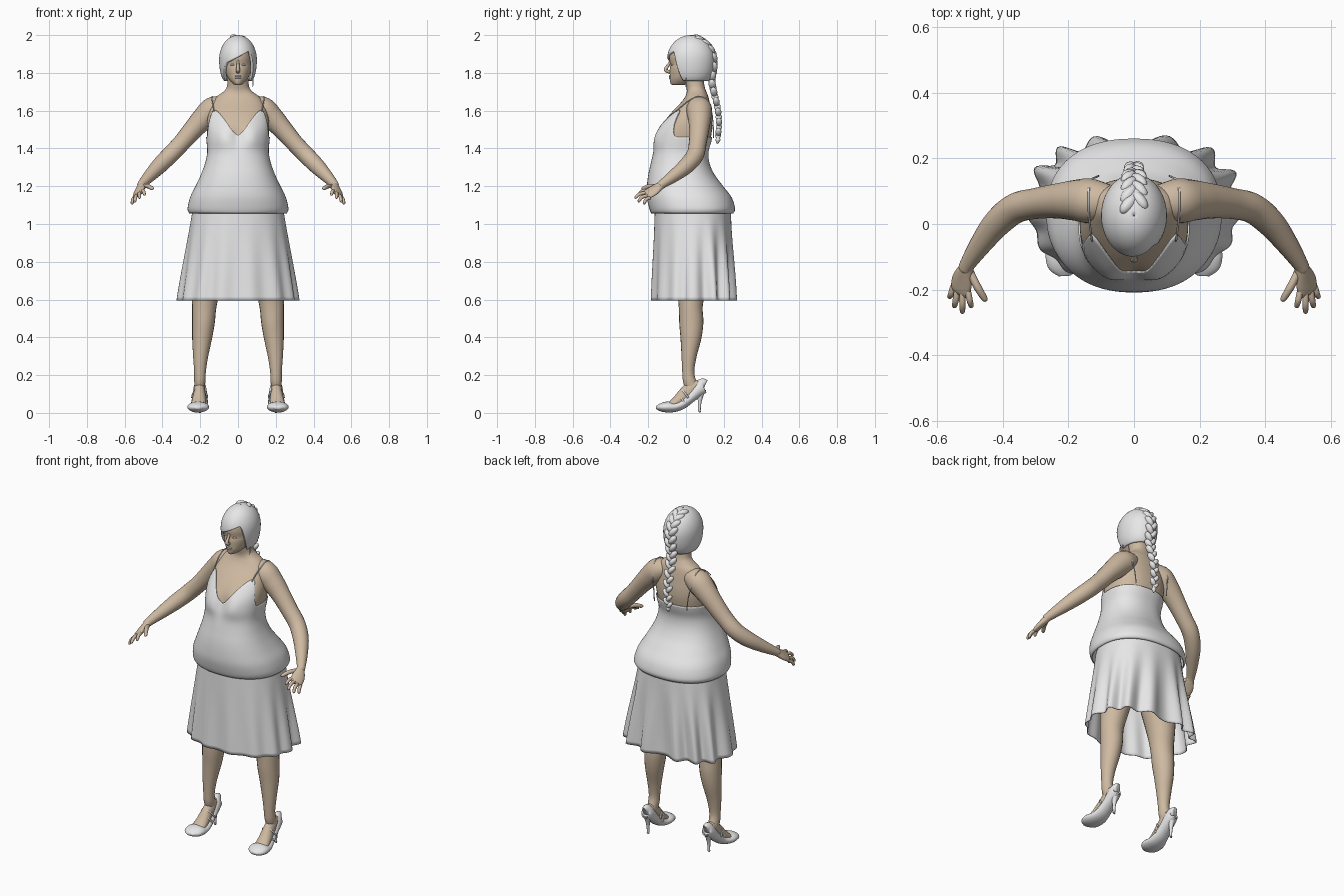
import bpy, bmesh, math
from mathutils import Vector, Matrix, Euler

cube = bpy.data.objects.get("Cube")
if cube:
    bpy.data.objects.remove(cube, do_unlink=True)

TAU = 2 * math.pi


def material(name, rgb):
    m = bpy.data.materials.new(name)
    m.use_nodes = True
    m.diffuse_color = (*rgb, 1)
    m.node_tree.nodes["Principled BSDF"].inputs["Base Color"].default_value = (*rgb, 1)
    return m


SKIN = material("skin", (0.62, 0.49, 0.36))
WHITE = material("pale grey", (0.8, 0.8, 0.8))


def finish(name, bm, mat, thick=0):
    bmesh.ops.recalc_face_normals(bm, faces=bm.faces)
    me = bpy.data.meshes.new(name)
    bm.to_mesh(me)
    bm.free()
    me.materials.append(mat)
    me.shade_smooth()
    ob = bpy.data.objects.new(name, me)
    bpy.context.collection.objects.link(ob)
    if thick:
        mod = ob.modifiers.new("thickness", 'SOLIDIFY')
        mod.thickness = thick
    return ob


def refine(rows, k=5):
    """Catmull-Rom smoothing of a short list of equal-length rows."""
    out = []
    for i in range(len(rows) - 1):
        a, b, c, d = (rows[min(max(i + j, 0), len(rows) - 1)] for j in (-1, 0, 1, 2))
        for s in range(k):
            t = s / k
            out.append([q + 0.5 * t * (r - p + t * (2 * p - 5 * q + 4 * r - e + t * (3 * (q - r) + e - p)))
                        for p, q, r, e in zip(a, b, c, d)])
    return out + [list(rows[-1])]


def skin_rings(name, rings, mat, caps=True, thick=0):
    bm = bmesh.new()
    vs = [[bm.verts.new(p) for p in ring] for ring in rings]
    n = len(rings[0])
    for lo, hi in zip(vs, vs[1:]):
        for j in range(n):
            bm.faces.new((lo[j], lo[(j + 1) % n], hi[(j + 1) % n], hi[j]))
    if caps:
        bm.faces.new(vs[0])
        bm.faces.new(vs[-1])
    return finish(name, bm, mat, thick)


def tube(name, rows, mat, side=1, ref=(1, 0, 0), k=5, n=20):
    """Tube along rows of x, y, z, radius along ref, radius across."""
    rows = refine([r if len(r) == 5 else (*r, r[3]) for r in rows], k)
    rings = []
    for i, r in enumerate(rows):
        t = (Vector(rows[min(i + 1, len(rows) - 1)][:3]) - Vector(rows[max(i - 1, 0)][:3])).normalized()
        u = (Vector(ref) - t * t.dot(Vector(ref))).normalized()
        v = t.cross(u)
        ring = [Vector(r[:3]) + u * r[3] * math.cos(j * TAU / n) + v * r[4] * math.sin(j * TAU / n)
                for j in range(n)]
        rings.append([(p.x * side, p.y, p.z) for p in ring])
    return skin_rings(name, rings, mat)


def oval(row, a, grow=0.0, power=2.3):
    """Point on a body section: z, half width, front y, back y."""
    z, w, f, b = row
    c, s = math.cos(a), math.sin(a)
    e = 2 / power
    return Vector((math.copysign(abs(c) ** e, c) * (w + grow),
                   (f + b) / 2 + math.copysign(abs(s) ** e, s) * ((b - f) / 2 + grow), z))


def balls(name, mats, mat):
    bm = bmesh.new()
    for m in mats:
        bmesh.ops.create_uvsphere(bm, u_segments=14, v_segments=9, radius=1, matrix=m)
    return finish(name, bm, mat)


def place(loc, size, rot=(0, 0, 0)):
    return Matrix.LocRotScale(Vector(loc), Euler(rot), Vector(size))


def ease(x, lo, hi):
    t = min(max((x - lo) / (hi - lo), 0), 1)
    return t * t * (3 - 2 * t)


# Body sections shared by torso and camisole
BODY = refine([(1.055, .25, -.176, .242), (1.08, .26, -.187, .253), (1.14, .247, -.2, .235),
               (1.2, .218, -.2, .19), (1.26, .19, -.193, .145), (1.32, .168, -.18, .118),
               (1.38, .156, -.168, .112), (1.44, .16, -.163, .128), (1.5, .165, -.142, .138),
               (1.55, .163, -.11, .138), (1.6, .152, -.068, .132), (1.645, .135, -.025, .125),
               (1.675, .112, -.004, .118), (1.7, .078, .004, .108), (1.73, .058, 0, .098),
               (1.8, .055, -.02, .09)])


def body_at(z):
    for a, b in zip(BODY, BODY[1:]):
        if z <= b[0]:
            t = (z - a[0]) / (b[0] - a[0])
            return [p + (q - p) * t for p, q in zip(a, b)]
    return BODY[-1]


N = 96
ANGLES = [j * TAU / N for j in range(N)]


def bust(p):
    """Round out the two sides of the chest and press in the middle."""
    if p.y < -.02:
        fall = math.exp(-((p.z - 1.46) / .06) ** 2)
        p.y += fall * (.015 * math.exp(-(p.x / .03) ** 2) - .01 * math.exp(-((abs(p.x) - .08) / .04) ** 2))
    return p


skin_rings("torso", [[bust(oval(r, a)) for a in ANGLES] for r in BODY if r[0] > 1.25], SKIN)


# Camisole with a dipping front neckline, low armholes and a low straight back
def neckline(a):
    c = abs(math.cos(a))
    if math.sin(a) > 0:
        return 1.46
    return 1.475 + .13 * ease(c, -.2, .8) - .02 * (1 - ease(c, 0, .4)) - .145 * ease(c, .8, .985)


ROWS = 44
cami = []
for i in range(ROWS + 1):
    ring = []
    for a in ANGLES:
        z = 1.055 + (neckline(a) - 1.055) * i / ROWS
        ring.append(bust(oval(body_at(z), a, .007)))
    cami.append(ring)
skin_rings("camisole", cami, WHITE, caps=False, thick=.005)

# Pleated skirt, fuller and squarer towards the back
skirt = []
for i in range(25):
    t = i / 24
    row = (1.08 - .485 * t, .24 + .073 * t, -.165 - .018 * t, .238 + .016 * t)
    ring = []
    for a in [j * TAU / 168 for j in range(168)]:
        back = ease(math.sin(a), -.4, .4)
        fold = (.007 + .012 * back) * ease(t, 0, 1) * math.cos(14 * a + .5 * math.sin(3 * a))
        ring.append(oval(row, a, fold, 2.2 + .5 * t * back))
    skirt.append(ring)
skin_rings("skirt", skirt, WHITE, caps=False, thick=.004)

# Head
HEAD = refine([(1.735, .01, -.07, -.03), (1.742, .026, -.081, .02), (1.765, .048, -.086, .06),
               (1.79, .062, -.086, .085), (1.82, .071, -.086, .1), (1.845, .074, -.083, .11),
               (1.88, .076, -.088, .115), (1.92, .073, -.08, .11), (1.96, .05, -.05, .08)])
skin_rings("head", [[oval(r, a, 0, 2) for a in ANGLES[::2]] for r in HEAD], SKIN)
tube("nose", [(0, -.08, 1.868, .006), (0, -.09, 1.848, .007), (0, -.106, 1.822, .01),
              (0, -.105, 1.812, .012, .009), (0, -.085, 1.804, .009)], SKIN, n=12)
balls("lips", [place((0, -.083, z), (.019, .008, .005)) for z in (1.782, 1.774)], WHITE)
balls("eyes", [place((s * .03, -.075, 1.843), (.011, .005, .0045), (0, 0, s * .3)) for s in (-1, 1)], WHITE)


# Hair cap with a hairline slanting across the forehead
def hair_point(a, t):
    edge = 1.757 + (.127 + .05 * math.cos(a)) * ease(-math.sin(a), .4, .8)
    end = math.acos((edge - 1.87) / .13)
    p = .02 + (end - .02) * t
    r = math.sin(p) if p < math.pi / 2 else math.sin(p) ** .45
    return Vector((.1 * r * math.cos(a), .026 + .126 * r * math.sin(a), 1.87 + .13 * math.cos(p)))


skin_rings("hair", [[hair_point(a, i / 24) for a in ANGLES] for i in range(25)], WHITE, False, .014)
tube("loose_strand", [(.074, .0, 1.79, .003), (.08, 0, 1.76, .0025), (.078, 0, 1.725, .002)], WHITE, n=6)

# Braid of plaits alternating from side to side
path = refine([(0, .06, 1.978), (0, .105, 1.95), (0, .14, 1.9), (0, .147, 1.83), (0, .137, 1.76),
               (0, .147, 1.7), (0, .166, 1.62), (0, .175, 1.54), (0, .17, 1.47)], 3)
plaits = []
for i, p in enumerate(path):
    q = Vector(path[min(i + 1, len(path) - 1)]) - Vector(path[max(i - 1, 0)])
    tilt = math.atan2(q.y, -q.z)
    s = 1 if i % 2 else -1
    size = 1.05 - .4 * i / len(path)
    turn = Matrix.Rotation(tilt, 4, 'X') @ Matrix.Rotation(s * .65, 4, 'Y')
    plaits.append(Matrix.Translation((s * .015 * size, p[1], p[2])) @ turn
                  @ Matrix.Diagonal((.019 * size, .023 * size, .036 * size, 1)))
balls("braid", plaits, WHITE)
tube("braid_tip", [(0, .17, 1.475, .01), (0, .17, 1.462, .007), (0, .169, 1.445, .013), (0, .166, 1.425, .003)],
     WHITE, n=12)

for s, label in ((-1, "right"), (1, "left")):
    # Shoulder strap
    strap = [(.128, -.052, 1.598), (.133, -.012, 1.633), (.137, .022, 1.658), (.138, .065, 1.676),
             (.137, .108, 1.66), (.13, .134, 1.6), (.115, .143, 1.53), (.108, .146, 1.455)]
    tube(label + "_strap", [(*p, .003) for p in strap], WHITE, s, n=8)

    # Arm, palm and fingers
    tube(label + "_arm", [(.07, .068, 1.63, .05), (.13, .07, 1.606, .068), (.18, .072, 1.562, .062),
                          (.235, .07, 1.503, .053), (.3, .062, 1.428, .047), (.36, .048, 1.365, .046),
                          (.415, .004, 1.31, .043), (.465, -.06, 1.258, .034), (.505, -.12, 1.215, .024),
                          (.513, -.138, 1.202, .021), (.518, -.15, 1.194, .008)], SKIN, s)
    tube(label + "_palm", [(.502, -.11, 1.22, .018), (.51, -.135, 1.203, .024, .02),
                           (.522, -.17, 1.178, .036, .017), (.528, -.2, 1.16, .036, .014),
                           (.531, -.212, 1.153, .028, .008)], SKIN, s, ref=(.045, .015, -.035))
    fingers = {"index": ((.506, -.2, 1.178), (.494, -.255, 1.155)),
               "middle": ((.522, -.207, 1.166), (.522, -.273, 1.138)),
               "ring": ((.538, -.204, 1.151), (.547, -.255, 1.118)),
               "little": ((.55, -.19, 1.139), (.562, -.225, 1.107)),
               "thumb": ((.502, -.14, 1.2), (.45, -.236, 1.187))}
    for f, (a, b) in fingers.items():
        a, b = Vector(a), Vector(b)
        mid = (a + b) / 2 + Vector((0, -.004, .007))
        r = .012 if f == "thumb" else .0095
        tube(f"{label}_{f}_finger", [(*a, r), (*mid, r), (*a.lerp(b, .9), r * .8), (*b, r * .25)], SKIN, s, n=10)

    # Leg and foot
    tube(label + "_leg", [(.12, .04, 1.05, .11, .13), (.14, .035, .85, .1, .11), (.165, .03, .68, .077, .083),
                          (.178, .025, .57, .065, .064), (.183, .028, .48, .06, .064), (.19, .026, .4, .053, .056),
                          (.198, .016, .3, .04, .04), (.201, .012, .22, .031, .032), (.202, .018, .17, .03, .034),
                          (.203, .035, .13, .026, .036)], SKIN, s)
    tube(label + "_foot", [(.203, .07, .15, .022, .025), (.203, .04, .135, .028, .042), (.204, .0, .1, .032, .04),
                           (.207, -.045, .062, .038, .03), (.21, -.09, .035, .04, .02),
                           (.21, -.125, .03, .02, .01)], SKIN, s)

    # Shoe, heel and ankle straps
    tube(label + "_shoe", [(.202, .1, .142, .012, .03), (.202, .09, .143, .028, .04), (.202, .065, .122, .036, .036),
                           (.203, .025, .082, .039, .028), (.205, -.02, .046, .045, .026),
                           (.208, -.06, .031, .054, .026), (.211, -.1, .031, .058, .029),
                           (.212, -.135, .029, .048, .021), (.211, -.158, .028, .018, .008)], WHITE, s)
    tube(label + "_heel", [(.202, .08, .125, .027), (.202, .076, .09, .016), (.202, .072, .05, .009),
                           (.202, .071, .012, .007), (.202, .071, .008, .009)], WHITE, s, n=12)
    for y, z, name in ((-.022, .125, "upper"), (-.042, .098, "lower")):
        loop = [(.203 + .04 * math.cos(a), y + .035 * (1 - math.sin(a)), z - .045 * (1 - math.sin(a)), .005)
                for a in [math.pi * j / 10 for j in range(11)]]
        tube(f"{label}_{name}_shoe_strap", loop, WHITE, s, ref=(0, 1, 0), k=2, n=8)
